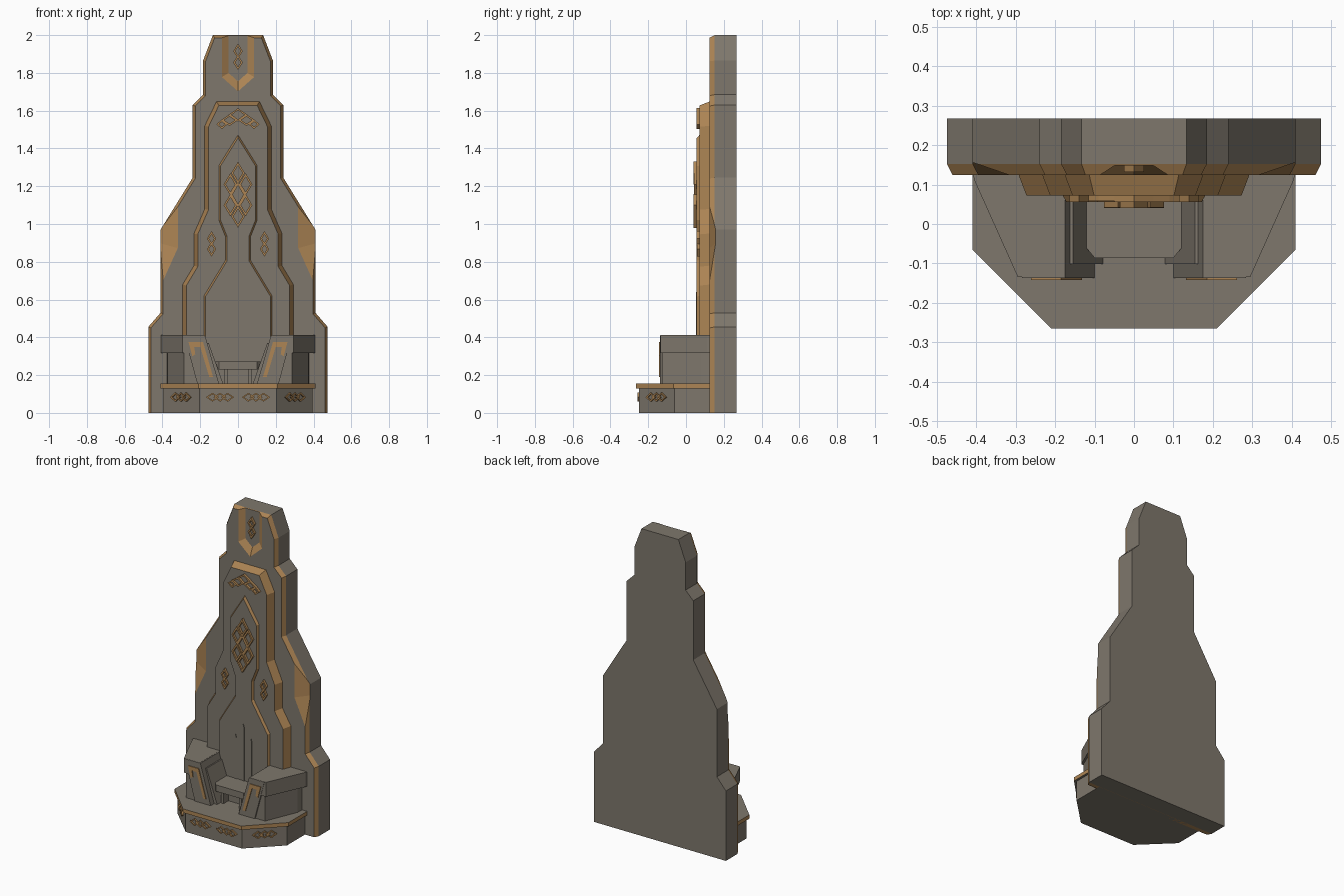
import bpy, bmesh
from mathutils import Vector

if "Cube" in bpy.data.objects:
    bpy.data.objects.remove(bpy.data.objects["Cube"])


def material(name, rgb):
    m = bpy.data.materials.new(name)
    m.diffuse_color = (*rgb, 1)
    m.use_nodes = True
    m.node_tree.nodes["Principled BSDF"].inputs["Base Color"].default_value = m.diffuse_color
    return m


MATS = [material("grey stone", (0.21, 0.185, 0.15)),
        material("aged gold", (0.42, 0.235, 0.09))]
STONE, GOLD = 0, 1


def finish(name, bm):
    bmesh.ops.recalc_face_normals(bm, faces=bm.faces)
    me = bpy.data.meshes.new(name)
    bm.to_mesh(me)
    bm.free()
    for m in MATS:
        me.materials.append(m)
    ob = bpy.data.objects.new(name, me)
    bpy.context.collection.objects.link(ob)
    return ob


def loft(name, rings, bands, caps=(STONE, STONE)):
    """Closed solid through matching rings; one material per band and cap."""
    bm = bmesh.new()
    loops = [[bm.verts.new(p) for p in r] for r in rings]
    n = len(loops[0])
    for a, b, mat in zip(loops, loops[1:], bands):
        for i in range(n):
            j = (i + 1) % n
            bm.faces.new((a[i], a[j], b[j], b[i])).material_index = mat
    bm.faces.new(loops[0]).material_index = caps[0]
    bm.faces.new(loops[-1]).material_index = caps[1]
    return finish(name, bm)


def mirrored(half):
    return half + [(-x, z) for x, z in reversed(half) if x > 0]


def inset(poly, d):
    """Mitred inset of a counter-clockwise outline, keeping its foot level."""
    low = min(z for _, z in poly)
    out = []
    for i, p in enumerate(poly):
        p = Vector(p)
        e1 = (p - Vector(poly[i - 1])).normalized()
        e2 = (Vector(poly[(i + 1) % len(poly)]) - p).normalized()
        n1, n2 = Vector((-e1.y, e1.x)), Vector((-e2.y, e2.x))
        q = p + (n1 + n2) * (d / (1 + n1.dot(n2)))
        out.append((q.x, p.y if p.y <= low else q.y))
    return out


def upright(poly, y):
    return [(x, y, z) for x, z in poly]


def flat(poly, z):
    return [(x, y, z) for x, y in poly]


def carve(target, cutter):
    cutter.hide_render = True
    mod = target.modifiers.new("carve", 'BOOLEAN')
    mod.operation, mod.object, mod.solver = 'DIFFERENCE', cutter, 'EXACT'
    bpy.context.view_layer.objects.active = target
    bpy.ops.object.modifier_apply(modifier=mod.name)
    bpy.data.objects.remove(cutter)


def knot(name, origin, diamonds, thick, u=(1, 0, 0), normal=(0, -1, 0), depth=0.016):
    """Interlaced diamond rings (u, v, half width, half height) on a surface."""
    o, u, n, v = Vector(origin), Vector(u), Vector(normal), Vector((0, 0, 1))
    bm = bmesh.new()
    for k, (cu, cv, w, h) in enumerate(diamonds):
        t = thick * (w * w + h * h) ** 0.5
        d = depth - 0.002 * (k % 2)
        loops = []
        for (a, b), out in (((w, h), -0.004), ((w, h), d),
                            ((w - t / h, h - t / w), d), ((w - t / h, h - t / w), -0.004)):
            corners = ((a, 0), (0, b), (-a, 0), (0, -b))
            loops.append([bm.verts.new(o + u * (cu + x) + v * (cv + z) + n * out)
                          for x, z in corners])
        for a, b in zip(loops, loops[1:] + loops[:1]):
            for i in range(4):
                j = (i + 1) % 4
                bm.faces.new((a[i], a[j], b[j], b[i])).material_index = GOLD
    return finish(name, bm)


# Tall back slab with a gold bevelled front edge
slab = mirrored([(0.475, 0), (0.475, 0.455), (0.41, 0.53), (0.41, 0.97), (0.24, 1.245),
                 (0.24, 1.63), (0.185, 1.685), (0.185, 1.865), (0.133, 2.0)])
back = loft("back_slab", [upright(slab, 0.268), upright(slab, 0.152),
                          upright(inset(slab, 0.014), 0.125)], [STONE, GOLD])

# Recess carved in the crown of the slab
crown = [mirrored([(0, 1.695), (0.09, 1.775), (0.09, 2.1)]),
         mirrored([(0, 1.755), (0.05, 1.80), (0.05, 2.1)])]
carve(back, loft("crown_cutter", [upright(crown[0], 0.122), upright(crown[1], 0.148)],
                 [GOLD]))

# Gold facets chipped from both shoulders
for s in (1, -1):
    outer = [(0.31, 1.2), (0.31, 0.87), (0.405, 0.66), (0.5, 0.66), (0.5, 1.2)]
    inner = [(0.42, 1.2), (0.42, 0.90), (0.43, 0.88), (0.5, 0.88), (0.5, 1.2)]
    carve(back, loft("shoulder_cutter", [[(s * x, 0.122, z) for x, z in outer],
                                         [(s * x, 0.16, z) for x, z in inner]],
                     [GOLD], (GOLD, GOLD)))

# Stepped panels on the slab
step = mirrored([(0.295, 0.15), (0.295, 0.68), (0.235, 0.78), (0.235, 0.95),
                 (0.178, 1.08), (0.178, 1.52), (0.115, 1.65)])
loft("outer_panel", [upright(step, 0.13), upright(inset(step, 0.022), 0.072)], [GOLD])
centre = mirrored([(0.185, 0.15), (0.185, 0.62), (0.07, 0.81), (0.07, 0.93),
                   (0.106, 1.02), (0.106, 1.31), (0, 1.48)])
loft("inner_panel", [upright(centre, 0.08), upright(inset(centre, 0.013), 0.056)], [GOLD])

# Thin upright ribs on the backrest
for x, top in ((-0.055, 0.56), (0, 0.64), (0.055, 0.56)):
    rib = [(x - 0.006, 0.27), (x + 0.006, 0.27), (x + 0.006, top - 0.02), (x, top),
           (x - 0.006, top - 0.02)]
    loft("backrest_rib", [upright(rib, 0.06), upright(rib, 0.052)], [STONE])

# Plinth with a gold rimmed top step
body = [(0.395, 0.15), (0.395, -0.06), (0.203, -0.248), (-0.203, -0.248),
        (-0.395, -0.06), (-0.395, 0.15)]
rim = [(0.41, 0.15), (0.41, -0.066), (0.21, -0.266), (-0.21, -0.266),
       (-0.41, -0.066), (-0.41, 0.15)]
loft("plinth", [flat(body, 0), flat(body, 0.135)], [STONE])
loft("plinth_top", [flat(rim, 0.13), flat(rim, 0.155)], [GOLD])

# Seat board, support and short legs
seat = [(0.13, 0.1), (0.13, -0.05), (0.1, -0.086), (-0.1, -0.086), (-0.13, -0.05), (-0.13, 0.1)]
loft("seat", [flat(seat, 0.23), flat(seat, 0.272)], [STONE])
under = [(0.14, 0.1), (0.14, -0.02), (-0.14, -0.02), (-0.14, 0.1)]
loft("seat_support", [flat(under, 0.15), flat(under, 0.235)], [STONE])
for s in (1, -1):
    leg = [(s * 0.055, 0), (s * 0.055, -0.07), (s * 0.075, -0.07), (s * 0.075, 0)]
    loft("seat_leg", [flat(leg, 0.15), flat(leg, 0.235)], [STONE])

# Arms: block, cap, slanted inner wall, liner and gold bracket
for s in (1, -1):
    def side(pts):
        return [(s * a, b) for a, b in pts]
    block = side([(0.375, 0.13), (0.372, 0.08), (0.285, -0.128), (0.2, -0.128), (0.2, 0.13)])
    loft("arm_block", [flat(block, 0.15), flat(block, 0.325)], [STONE])
    cap = side([(0.41, 0.13), (0.405, 0.11), (0.295, -0.135), (0.18, -0.135), (0.18, 0.13)])
    loft("arm_cap", [flat(cap, 0.318), flat(cap, 0.412)], [STONE])
    wall = side([(0.285, 0.411), (0.175, 0.411), (0.10, 0.153), (0.215, 0.153)])
    loft("arm_wall", [upright(wall, 0.1), upright(wall, -0.137)], [STONE])
    liner = side([(0.2, 0.37), (0.155, 0.37), (0.078, 0.153), (0.13, 0.153)])
    loft("arm_liner", [upright(liner, 0.1), upright(liner, -0.102)], [STONE])
    bracket = side([(0.262, 0.375), (0.185, 0.375), (0.132, 0.19), (0.152, 0.19),
                    (0.2, 0.35), (0.232, 0.35), (0.226, 0.31), (0.242, 0.30)])
    loft("arm_bracket", [upright(bracket, -0.13), upright(bracket, -0.142)],
         [GOLD], (GOLD, GOLD))

# Gold interlaced knots
knot("centre_knot", (0, 0.056, 1.155),
     [(0, 0.115, 0.036, 0.06), (0, 0, 0.04, 0.07), (0, -0.115, 0.036, 0.06),
      (-0.04, 0.055, 0.036, 0.06), (0.04, -0.055, 0.036, 0.06),
      (0.04, 0.055, 0.036, 0.06), (-0.04, -0.055, 0.036, 0.06)], 0.17 * 0.06)
knot("arch_knot", (0, 0.072, 1.55),
     [(0, 0.028, 0.05, 0.035), (-0.045, 0, 0.045, 0.03), (0.045, 0, 0.045, 0.03),
      (-0.085, -0.022, 0.03, 0.025), (0.085, -0.022, 0.03, 0.025)], 0.009)
knot("crown_knot", (0, 0.148, 1.885),
     [(0, 0.03, 0.025, 0.04), (0, -0.03, 0.025, 0.04)], 0.009)
for s in (1, -1):
    knot("side_knot", (s * 0.14, 0.072, 0.895),
         [(0, 0.028, 0.024, 0.04), (0, -0.028, 0.024, 0.04)], 0.009)
    row = [(-0.04, 0, 0.035, 0.024), (0, 0, 0.035, 0.024), (0.04, 0, 0.035, 0.024)]
    knot("plinth_front_knot", (s * 0.095, -0.248, 0.083), row, 0.007, depth=0.01)
    knot("plinth_corner_knot", (s * 0.299, -0.154, 0.083), row, 0.007,
         u=(s * 0.714, 0.699, 0), normal=(s * 0.699, -0.714, 0), depth=0.01)
